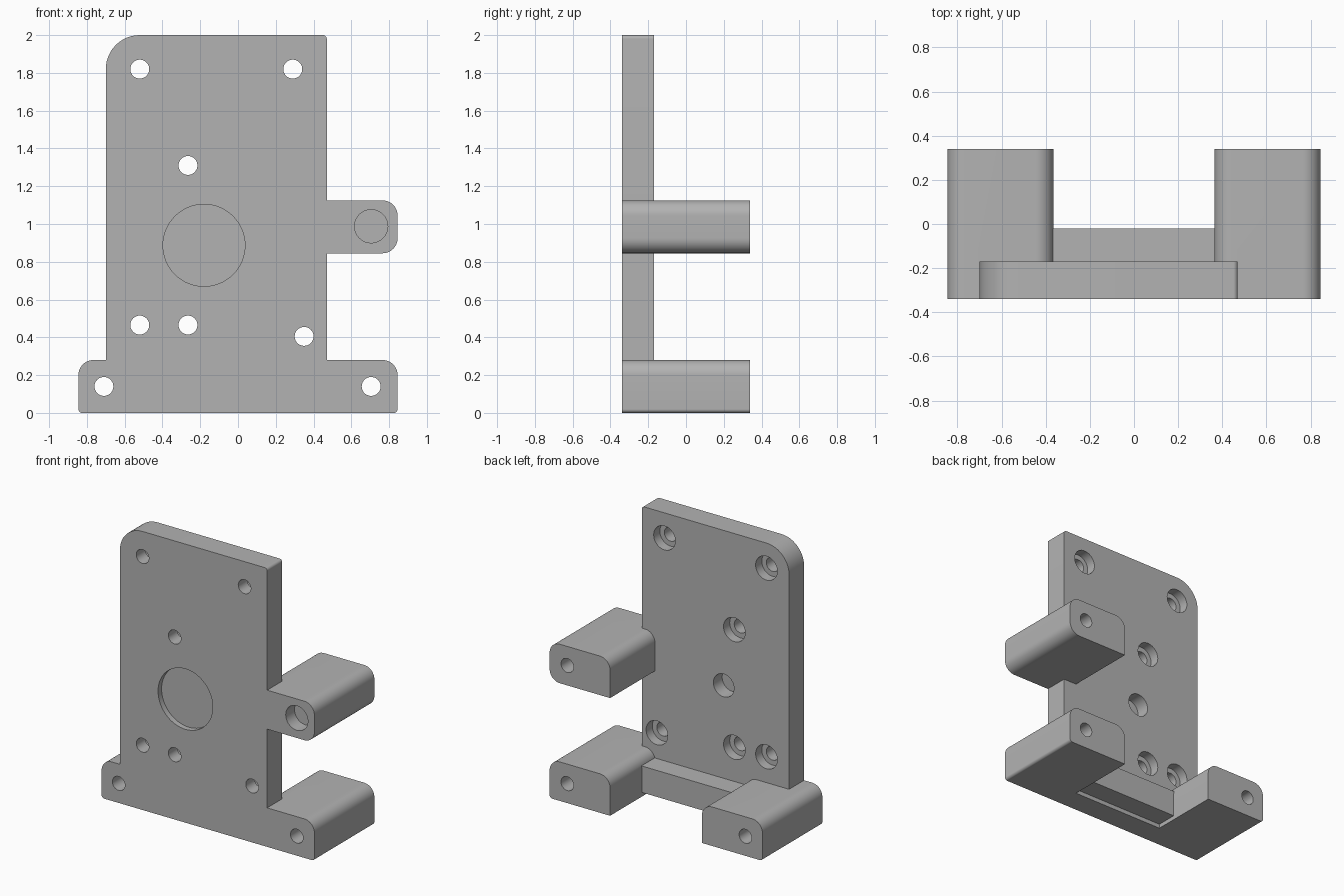
import bpy
import bmesh
import math

if "Cube" in bpy.data.objects:
    bpy.data.objects.remove(bpy.data.objects["Cube"])

FRONT, BACK = -0.34, 0.34
PLATE_BACK = -0.17

grey = bpy.data.materials.new("grey plastic")
grey.diffuse_color = (0.45, 0.45, 0.45, 1)
grey.use_nodes = True
grey.node_tree.nodes["Principled BSDF"].inputs["Base Color"].default_value = grey.diffuse_color


def extrude(name, pts, y0, y1):
    """Extrude an x-z outline from y0 to y1."""
    bm = bmesh.new()
    face = bm.faces.new([bm.verts.new((x, y0, z)) for x, z in pts])
    ext = bmesh.ops.extrude_face_region(bm, geom=[face])
    moved = [v for v in ext["geom"] if isinstance(v, bmesh.types.BMVert)]
    bmesh.ops.translate(bm, verts=moved, vec=(0, y1 - y0, 0))
    bmesh.ops.recalc_face_normals(bm, faces=bm.faces)
    mesh = bpy.data.meshes.new(name)
    bm.to_mesh(mesh)
    bm.free()
    mesh.materials.append(grey)
    ob = bpy.data.objects.new(name, mesh)
    bpy.context.collection.objects.link(ob)
    return ob


def rounded(name, x0, x1, z0, z1, radii, y0, y1):
    """Box with corner radii: lower left, lower right, upper right, upper left."""
    pts = []
    corners = [(x0, z0, 1, 1), (x1, z0, -1, 1), (x1, z1, -1, -1), (x0, z1, 1, -1)]
    for i, ((x, z, sx, sz), r) in enumerate(zip(corners, radii)):
        if r == 0:
            pts.append((x, z))
            continue
        for k in range(13):
            a = math.pi + (i + k / 12) * math.pi / 2
            pts.append((x + sx * r + r * math.cos(a), z + sz * r + r * math.sin(a)))
    return extrude(name, pts, y0, y1)


def cylinder(x, z, r, y0, y1, n=40):
    pts = [(x + r * math.cos(2 * math.pi * k / n), z + r * math.sin(2 * math.pi * k / n))
           for k in range(n)]
    return extrude("hole_cutter", pts, y0, y1)


def combine(body, other, operation):
    mod = body.modifiers.new("combine", 'BOOLEAN')
    mod.operation = operation
    mod.solver = 'EXACT'
    mod.object = other
    bpy.context.view_layer.objects.active = body
    bpy.ops.object.modifier_apply(modifier=mod.name)
    bpy.data.objects.remove(other)


# Upright mounting plate
body = rounded("motor_bracket", -0.70, 0.47, 0, 2, (0, 0, 0.02, 0.18), FRONT, PLATE_BACK)

# Stand-off blocks: lower left, lower right, middle right
R = 0.08
for part in (
    rounded("left_foot", -0.845, -0.365, 0, 0.28, (0.02, 0, R, R), FRONT, BACK),
    rounded("right_foot", 0.365, 0.845, 0, 0.28, (0, 0.02, R, R), FRONT, BACK),
    rounded("middle_block", 0.365, 0.845, 0.845, 1.125, (0, R, R, R), FRONT, BACK),
    # Stiffening rib between the feet
    rounded("rib", -0.40, 0.40, 0.03, 0.22, (0, 0, 0, 0), -0.20, -0.02),
):
    combine(body, part, 'UNION')

# Plate screw holes, counterbored from the back
for x, z in [(-0.52, 1.82), (0.29, 1.82), (-0.265, 1.31),
             (-0.52, 0.465), (-0.265, 0.465), (0.35, 0.405)]:
    combine(body, cylinder(x, z, 0.05, -0.5, 0), 'DIFFERENCE')
    combine(body, cylinder(x, z, 0.086, PLATE_BACK - 0.07, 0), 'DIFFERENCE')

# Long holes through the feet
for x in (-0.71, 0.705):
    combine(body, cylinder(x, 0.14, 0.05, -0.5, 0.5), 'DIFFERENCE')

# Middle block: wide front pocket, narrow blind hole from the back
combine(body, cylinder(0.705, 0.988, 0.088, -0.5, -0.24), 'DIFFERENCE')
combine(body, cylinder(0.705, 0.988, 0.05, -0.22, 0.5), 'DIFFERENCE')

# Shallow round front recess and small back recess
combine(body, cylinder(-0.18, 0.887, 0.217, -0.5, FRONT + 0.04, 64), 'DIFFERENCE')
combine(body, cylinder(-0.18, 0.887, 0.082, -0.27, 0), 'DIFFERENCE')

bpy.ops.object.select_all(action='DESELECT')
body.select_set(True)
bpy.context.view_layer.objects.active = body
bpy.ops.object.shade_smooth_by_angle(angle=math.radians(30))
